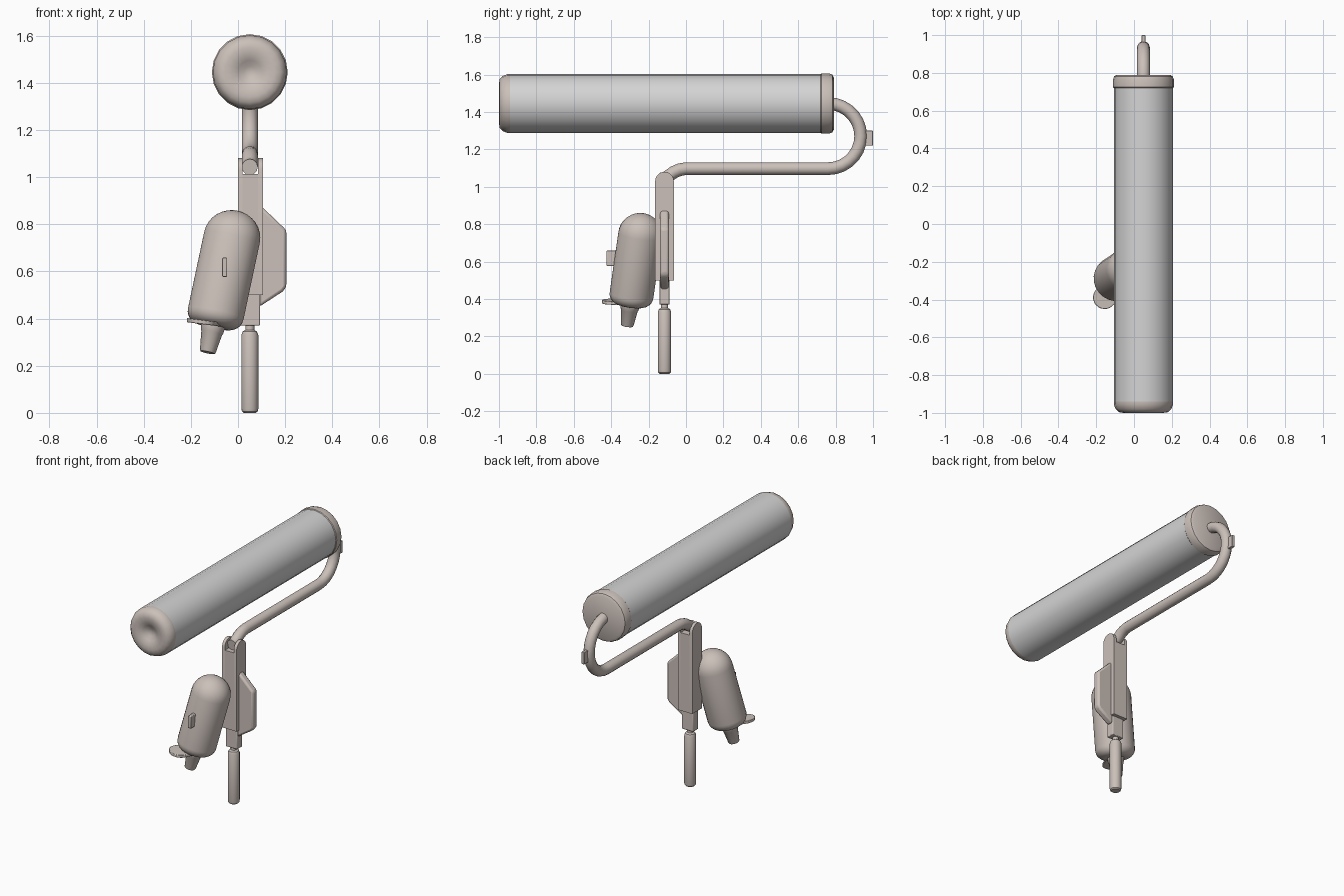
import bpy, bmesh, math
from mathutils import Vector, Matrix

if "Cube" in bpy.data.objects:
    bpy.data.objects.remove(bpy.data.objects["Cube"])


def material(name, rgb):
    m = bpy.data.materials.new(name)
    m.diffuse_color = (*rgb, 1)
    m.use_nodes = True
    m.node_tree.nodes["Principled BSDF"].inputs["Base Color"].default_value = m.diffuse_color
    return m


BEIGE = material("warm beige", (0.60, 0.53, 0.49))
GREY = material("light grey", (0.66, 0.66, 0.66))


def finish(bm, name, mat, angle=35, bevel=0, segments=2):
    bmesh.ops.recalc_face_normals(bm, faces=bm.faces)
    me = bpy.data.meshes.new(name)
    bm.to_mesh(me)
    bm.free()
    ob = bpy.data.objects.new(name, me)
    bpy.context.collection.objects.link(ob)
    me.materials.append(mat)
    if bevel:
        mod = ob.modifiers.new("bevel", 'BEVEL')
        mod.width, mod.segments, mod.limit_method = bevel, segments, 'ANGLE'
    bpy.ops.object.select_all(action='DESELECT')
    ob.select_set(True)
    bpy.context.view_layer.objects.active = ob
    bpy.ops.object.shade_smooth_by_angle(angle=math.radians(angle))
    return ob


def lathe(name, profile, origin, axis, mat, n=24, scale=(1, 1)):
    """Revolve (radius, distance) points about an axis; radius 0 closes an end."""
    bm = bmesh.new()
    rings = []
    for r, d in profile:
        if r == 0:
            rings.append([bm.verts.new((0, 0, d))])
        else:
            rings.append([bm.verts.new((r * scale[0] * math.cos(2 * math.pi * i / n),
                                        r * scale[1] * math.sin(2 * math.pi * i / n), d))
                          for i in range(n)])
    for a, b in zip(rings, rings[1:]):
        for i in range(n):
            j = (i + 1) % n
            corners = [a[i % len(a)], a[j % len(a)], b[j % len(b)], b[i % len(b)]]
            bm.faces.new(list(dict.fromkeys(corners)))
    rot = Vector((0, 0, 1)).rotation_difference(Vector(axis)).to_matrix().to_4x4()
    bm.transform(Matrix.Translation(origin) @ rot)
    return finish(bm, name, mat)


def prism(name, outline, lo, hi, to3d, mat, bevel=0):
    """Extrude a 2D outline between two depths."""
    bm = bmesh.new()
    a = [bm.verts.new(to3d(u, v, lo)) for u, v in outline]
    b = [bm.verts.new(to3d(u, v, hi)) for u, v in outline]
    bm.faces.new(a)
    bm.faces.new(b[::-1])
    for i in range(len(a)):
        j = (i + 1) % len(a)
        bm.faces.new((a[i], a[j], b[j], b[i]))
    return finish(bm, name, mat, bevel=bevel)


def box(name, lo, hi, mat, bevel=0):
    rect = [(lo[0], lo[1]), (hi[0], lo[1]), (hi[0], hi[1]), (lo[0], hi[1])]
    return prism(name, rect, lo[2], hi[2], lambda u, v, d: (u, v, d), mat, bevel)


X, Y = 0.05, -0.115          # centre of the frame
ROLL = (X, 0, 1.445)         # roller axis
YAX = (0, 1, 0)

# Roller sleeve with a dished front cap and a rear collar
lathe("roller_sleeve", [(0, -0.94), (0.157, -0.94), (0.157, 0.73), (0, 0.73)],
      ROLL, YAX, GREY, 20)
lathe("front_cap", [(0, -0.965), (0.025, -0.97), (0.05, -0.985), (0.075, -0.997), (0.105, -1),
                    (0.13, -0.996), (0.147, -0.98), (0.157, -0.955), (0.157, -0.94), (0, -0.94)],
      ROLL, YAX, BEIGE, 20)
lathe("rear_collar", [(0, 0.718), (0.155, 0.718), (0.161, 0.725), (0.161, 0.765), (0.155, 0.782),
                      (0.14, 0.79), (0, 0.79)], ROLL, YAX, BEIGE, 20)

# Bent wire arm from the roller down to the frame
R = 0.174
path = [(0.76 + R * math.sin(math.pi * i / 14), 1.271 + R * math.cos(math.pi * i / 14))
        for i in range(15)]
path += [(0.0, 1.097), (-0.035, 1.091), (-0.065, 1.078), (-0.09, 1.06), (-0.115, 1.045),
         (-0.135, 1.043)]
bm = bmesh.new()
rings = []
for k, (y, z) in enumerate(path):
    p0, p1 = path[max(k - 1, 0)], path[min(k + 1, len(path) - 1)]
    t = Vector((0, p1[0] - p0[0], p1[1] - p0[1])).normalized()
    side = Vector((1, 0, 0))
    up = side.cross(t)
    rings.append([bm.verts.new(Vector((X, y, z)) + 0.034 * (side * math.cos(a) + up * math.sin(a)))
                  for a in (2 * math.pi * i / 12 for i in range(12))])
for a, b in zip(rings, rings[1:]):
    for i in range(12):
        j = (i + 1) % 12
        bm.faces.new((a[i], a[j], b[j], b[i]))
bm.faces.new(rings[0])
bm.faces.new(rings[-1])
finish(bm, "bent_arm", BEIGE)
box("arm_tab", (0.04, 0.93, 1.22), (0.06, 1.0, 1.30), BEIGE, 0.003)

# Forked frame: two round-topped cheeks around a solid core
cheek = [(-0.165, 0.5), (-0.065, 0.5)]
cheek += [(Y + 0.05 * math.cos(math.pi * i / 10), 1.03 + 0.05 * math.sin(math.pi * i / 10))
          for i in range(11)]
for name, lo, hi in (("left_cheek", 0.0, 0.02), ("right_cheek", 0.085, 0.105)):
    prism(name, cheek, lo, hi, lambda u, v, d: (d, u, v), BEIGE)
box("frame_core", (0.018, -0.164, 0.5), (0.087, -0.066, 1.012), BEIGE)

# Side wing
prism("side_wing", [(0.09, 0.885), (0.205, 0.775), (0.205, 0.535), (0.19, 0.515), (0.09, 0.45)],
      Y - 0.024, Y + 0.024, lambda u, v, d: (u, d, v), BEIGE, 0.012)

# Lower socket and grip
box("grip_socket", (0.01, Y - 0.027, 0.37), (0.093, Y + 0.027, 0.51), BEIGE, 0.004)
lathe("grip", [(0, 0), (0.026, 0), (0.033, 0.006), (0.036, 0.018), (0.036, 0.33), (0.03, 0.345),
               (0.019, 0.352), (0.019, 0.38), (0, 0.38)], (X, Y, 0), (0, 0, 1), BEIGE, 16)

# Tilted bottle: domed top, flatter rounded base
top, low = Vector((-0.026, -0.245, 0.742)), Vector((-0.088, -0.287, 0.45))
axis = (low - top).normalized()
length = (low - top).length
dome = [(0.118 * math.sin(math.pi / 2 * i / 8), -0.118 * math.cos(math.pi / 2 * i / 8))
        for i in range(9)]
base = [(0.065 + 0.053 * math.cos(math.pi / 2 * i / 6),
         length + 0.03 + 0.055 * math.sin(math.pi / 2 * i / 6)) for i in range(7)]
lathe("bottle", dome + base + [(0, length + 0.085)], top, axis, BEIGE, 24, (1, 1.03))

# Tapered nozzle below the bottle
lathe("nozzle", [(0, 0), (0.052, 0), (0.048, 0.03), (0.045, 0.034), (0.034, 0.115),
                 (0.031, 0.12), (0, 0.12)], low + axis * 0.08, axis, BEIGE, 16)

# Thumb lever: flat tongue with a round end
ang = math.atan2(-0.09, -0.06)
tongue = [(-0.155 + 0.062 * math.cos(ang + math.pi * (i / 12 - 0.5)),
           -0.388 + 0.062 * math.sin(ang + math.pi * (i / 12 - 0.5))) for i in range(13)]
px, py = -math.sin(ang) * 0.045, math.cos(ang) * 0.045
tongue += [(-0.105 + px, -0.312 + py), (-0.105 - px, -0.312 - py)]
prism("thumb_lever", tongue, 0.0, 0.018,
      lambda u, v, d: (u, v, 0.363 - 0.13 * (u + 0.05) + d), BEIGE, 0.003)

# Small button on the bottle front
box("bottle_button", (-0.067, -0.425, 0.577), (-0.046, -0.34, 0.658), BEIGE, 0.004)
